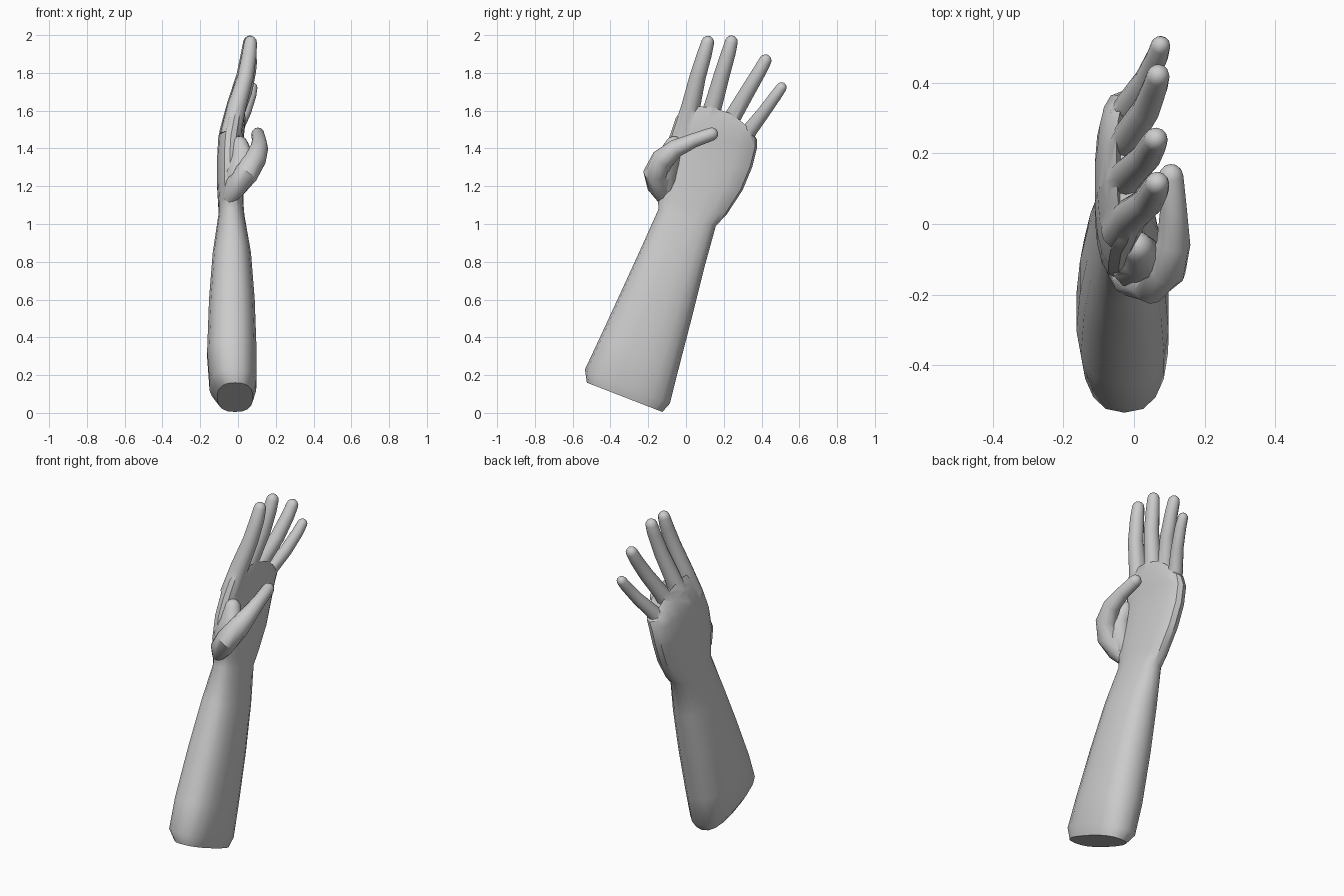
import bpy, bmesh, math
from mathutils import Vector

if "Cube" in bpy.data.objects:
    bpy.data.objects.remove(bpy.data.objects["Cube"])


def skin(name, rings):
    """Closed mesh bridged through equally sized rings of points."""
    bm = bmesh.new()
    loops = [[bm.verts.new(p) for p in ring] for ring in rings]
    n = len(loops[0])
    for a, b in zip(loops, loops[1:]):
        for i in range(n):
            j = (i + 1) % n
            bm.faces.new((a[i], a[j], b[j], b[i]))
    bm.faces.new(loops[0][::-1])
    bm.faces.new(loops[-1])
    bmesh.ops.recalc_face_normals(bm, faces=bm.faces)
    mesh = bpy.data.meshes.new(name)
    bm.to_mesh(mesh)
    bm.free()
    ob = bpy.data.objects.new(name, mesh)
    bpy.context.collection.objects.link(ob)
    return ob


def section(left, right, x0, x1, bulge=0.0, n=18, power=0.8):
    """Rounded section between two (y, z) edge points, x0..x1 thick."""
    L, R = Vector((0, *left)), Vector((0, *right))
    mid, half = (L + R) / 2, (R - L) / 2
    axis = Vector((0, -half.z, half.y)).normalized()
    ring = []
    for i in range(n):
        a = 2 * math.pi * i / n
        u = math.copysign(abs(math.cos(a)) ** power, math.cos(a))
        v = math.copysign(abs(math.sin(a)) ** power, math.sin(a))
        p = mid + half * u + axis * bulge * (1 - u * u)
        p.x = (x0 + x1) / 2 + v * (x1 - x0) / 2
        ring.append(p)
    return ring


def digit(name, path, n=12):
    """Round tube along (x, y, z, radius) points with a rounded tip."""
    pts = [Vector(p[:3]) for p in path]
    rad = [p[3] for p in path]
    end = (pts[-1] - pts[-2]).normalized()
    tip, r = pts[-1], rad[-1]
    for d, s in ((0.5, 0.87), (0.85, 0.53), (0.98, 0.2)):
        pts.append(tip + end * r * d)
        rad.append(r * s)
    rings = []
    for i, p in enumerate(pts):
        t = (pts[min(i + 1, len(pts) - 1)] - pts[max(i - 1, 0)]).normalized()
        side = t.cross(Vector((1, 0, 0))).normalized()
        up = side.cross(t)
        rings.append([p + (side * math.cos(a) + up * math.sin(a)) * rad[i]
                      for a in (2 * math.pi * k / n for k in range(n))])
    return skin(name, rings)


# forearm, wrist and palm
arm = skin("arm_and_hand", [
    section((-0.525, 0.16), (-0.125, 0.005), -0.11, 0.08),
    section((-0.535, 0.23), (-0.085, 0.05), -0.152, 0.098),
    section((-0.46, 0.39), (-0.04, 0.23), -0.165, 0.10),
    section((-0.34, 0.65), (0.035, 0.52), -0.155, 0.09),
    section((-0.23, 0.89), (0.10, 0.78), -0.135, 0.07),
    section((-0.145, 1.08), (0.158, 0.99), -0.105, 0.035),
    section((-0.15, 1.14), (0.215, 1.05), -0.105, 0.03),
    section((-0.155, 1.24), (0.30, 1.18), -0.112, 0.03),
    section((-0.125, 1.37), (0.35, 1.30), -0.112, 0.025),
    section((-0.085, 1.47), (0.375, 1.40), -0.105, 0.03, 0.02),
    section((-0.055, 1.56), (0.375, 1.45), -0.08, 0.04, 0.05),
    section((-0.025, 1.605), (0.355, 1.475), -0.05, 0.03, 0.07),
])

# four fingers, rooted inside the palm
parts = [
    digit("index_finger", [(-0.04, -0.02, 1.47, 0.055), (-0.008, 0.025, 1.62, 0.05),
                           (0.04, 0.062, 1.78, 0.043), (0.06, 0.098, 1.90, 0.039),
                           (0.066, 0.115, 1.962, 0.034)]),
    digit("middle_finger", [(-0.045, 0.10, 1.48, 0.055), (-0.012, 0.145, 1.63, 0.047),
                            (0.035, 0.19, 1.79, 0.042), (0.055, 0.226, 1.91, 0.038),
                            (0.062, 0.24, 1.964, 0.034)]),
    digit("ring_finger", [(-0.045, 0.19, 1.45, 0.05), (-0.012, 0.255, 1.58, 0.044),
                          (0.035, 0.325, 1.70, 0.040), (0.06, 0.39, 1.81, 0.036),
                          (0.068, 0.42, 1.865, 0.033)]),
    digit("little_finger", [(-0.045, 0.28, 1.40, 0.045), (-0.012, 0.34, 1.50, 0.040),
                            (0.035, 0.41, 1.59, 0.034), (0.066, 0.475, 1.68, 0.031),
                            (0.075, 0.505, 1.722, 0.028)]),
    # thumb folded across the palm, and the fleshy web at its root
    digit("thumb", [(-0.05, -0.115, 1.13, 0.035), (-0.01, -0.145, 1.20, 0.06),
                    (0.045, -0.162, 1.27, 0.065), (0.09, -0.125, 1.342, 0.06),
                    (0.112, -0.055, 1.40, 0.048), (0.112, 0.04, 1.442, 0.038),
                    (0.105, 0.135, 1.476, 0.035)]),
    digit("thumb_web", [(-0.04, -0.10, 1.15, 0.04), (0.0, -0.115, 1.26, 0.068),
                        (0.025, -0.095, 1.35, 0.062), (0.01, -0.065, 1.42, 0.045)]),
]

# fuse everything into one skin
for p in parts:
    mod = arm.modifiers.new(p.name, "BOOLEAN")
    mod.operation, mod.solver, mod.object = "UNION", "EXACT", p
bpy.context.view_layer.objects.active = arm
arm.select_set(True)
for p in parts:
    bpy.ops.object.modifier_apply(modifier=p.name)
    bpy.data.objects.remove(p)
bpy.ops.object.shade_smooth_by_angle(angle=math.radians(35))
